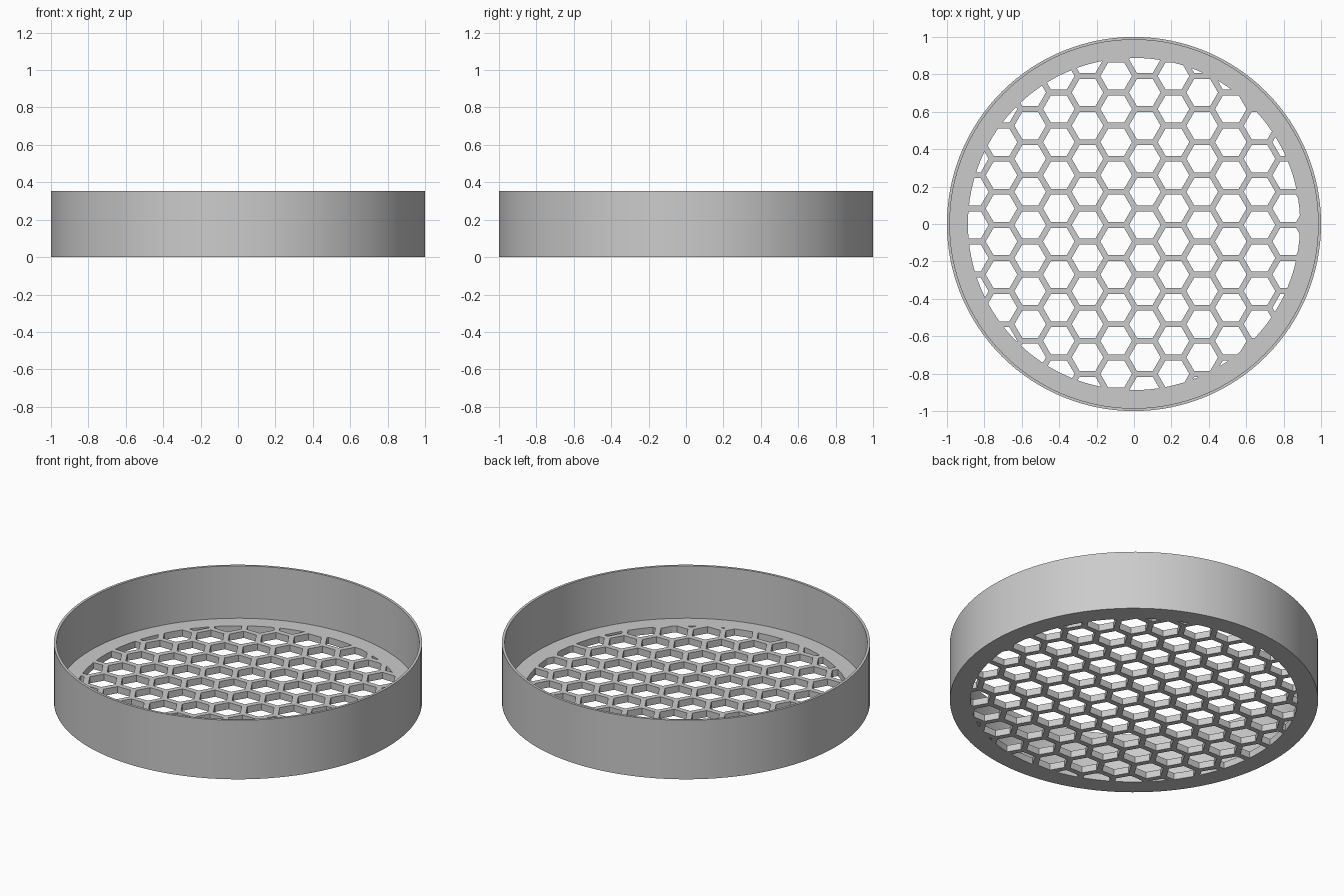
import bpy, bmesh, math
from mathutils import Matrix

cube = bpy.data.objects.get("Cube")
if cube:
    bpy.data.objects.remove(cube, do_unlink=True)

HEIGHT = 0.354
FLOOR = 0.04
INNER = 0.985        # inside radius of the wall
MESH_RADIUS = 0.888  # radius of the perforated area
PITCH = 0.177        # spacing of hexagons in a column
BAR = 0.031          # width of the bars between hexagons
SIDES = 128

grey = bpy.data.materials.new("light grey")
grey.use_nodes = True
grey.diffuse_color = (0.6, 0.6, 0.6, 1)
grey.node_tree.nodes["Principled BSDF"].inputs["Base Color"].default_value = (0.6, 0.6, 0.6, 1)


def prisms(name, centres, radius, z0, z1, sides):
    """One object holding an upright prism at every centre."""
    bm = bmesh.new()
    for x, y in centres:
        # a corner points along +x
        new = bmesh.ops.create_cone(
            bm, cap_ends=True, segments=sides, radius1=radius, radius2=radius, depth=z1 - z0)
        bmesh.ops.rotate(bm, verts=new["verts"], matrix=Matrix.Rotation(math.pi / 2, 3, "Z"))
        bmesh.ops.translate(bm, verts=new["verts"], vec=(x, y, (z0 + z1) / 2))
    mesh = bpy.data.meshes.new(name)
    bm.to_mesh(mesh)
    bm.free()
    mesh.materials.append(grey)
    obj = bpy.data.objects.new(name, mesh)
    bpy.context.collection.objects.link(obj)
    return obj


def combine(obj, tool, operation):
    """Apply a boolean and discard the tool."""
    mod = obj.modifiers.new(operation.lower(), "BOOLEAN")
    mod.operation = operation
    mod.solver = "EXACT"
    mod.object = tool
    tool.hide_render = True
    bpy.context.view_layer.objects.active = obj
    bpy.ops.object.modifier_apply(modifier=mod.name)
    bpy.data.objects.remove(tool, do_unlink=True)


# Hexagon centres, in staggered columns
flat_radius = (PITCH - BAR) / 2
corner_radius = flat_radius / math.cos(math.pi / 6)
column_step = PITCH * math.cos(math.pi / 6)
centres = []
for col in range(-7, 7):
    for row in range(-6, 7):
        x = 0.058 + col * column_step
        y = -0.005 + (row + 0.5 * (col % 2)) * PITCH
        if math.hypot(x, y) < MESH_RADIUS + corner_radius:
            centres.append((x, y))

# Holes, trimmed to a circle
holes = prisms("holes", centres, corner_radius, -0.1, 0.1, 6)
limit = prisms("hole_limit", [(0, 0)], MESH_RADIUS, -0.05, 0.08, SIDES)
combine(holes, limit, "INTERSECT")

# Round tray with a thin wall and a honeycomb floor
tray = prisms("honeycomb_tray", [(0, 0)], 1.0, 0, HEIGHT, SIDES)
combine(tray, prisms("hollow", [(0, 0)], INNER, FLOOR, HEIGHT + 0.1, SIDES), "DIFFERENCE")
combine(tray, holes, "DIFFERENCE")

bpy.ops.object.select_all(action="DESELECT")
tray.select_set(True)
bpy.context.view_layer.objects.active = tray
bpy.ops.object.shade_smooth_by_angle(angle=math.radians(30))
